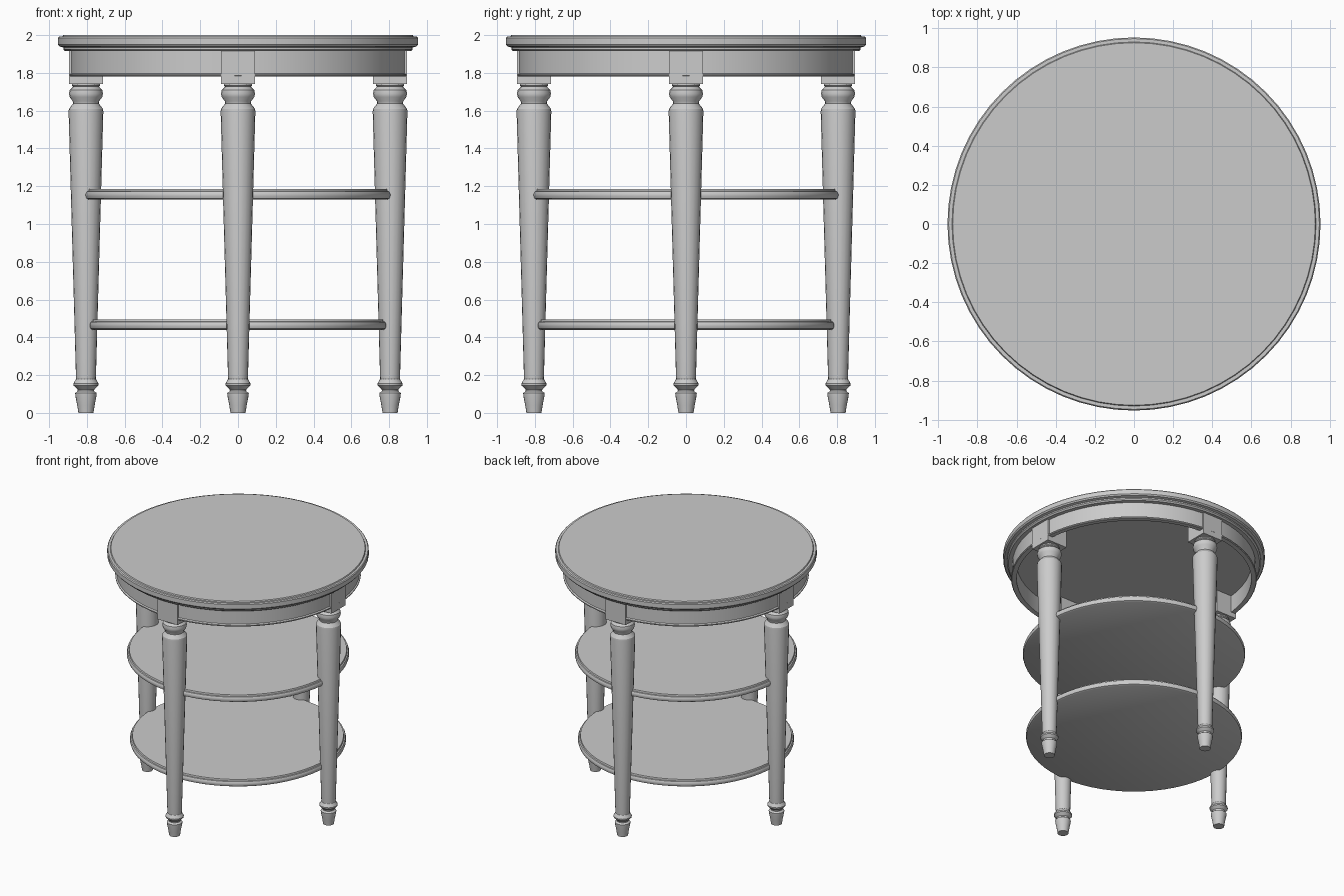
import bpy, bmesh, math

if "Cube" in bpy.data.objects:
    bpy.data.objects.remove(bpy.data.objects["Cube"])

paint = bpy.data.materials.new("grey_paint")
paint.diffuse_color = (0.6, 0.6, 0.6, 1)
paint.use_nodes = True
paint.node_tree.nodes["Principled BSDF"].inputs["Base Color"].default_value = paint.diffuse_color


def finish(name, bm, smooth=True):
    bmesh.ops.recalc_face_normals(bm, faces=bm.faces)
    mesh = bpy.data.meshes.new(name)
    bm.to_mesh(mesh)
    bm.free()
    mesh.materials.append(paint)
    ob = bpy.data.objects.new(name, mesh)
    bpy.context.collection.objects.link(ob)
    if smooth:
        bpy.ops.object.select_all(action='DESELECT')
        ob.select_set(True)
        bpy.context.view_layer.objects.active = ob
        bpy.ops.object.shade_smooth_by_angle(angle=math.radians(30))
    return ob


def lathe(name, profile, sides, at=(0, 0), closed=False):
    """Turn a (radius, height) profile; open profiles get flat end caps."""
    bm = bmesh.new()
    rings = []
    for r, z in profile:
        rings.append([bm.verts.new((at[0] + r * math.cos(2 * math.pi * i / sides),
                                    at[1] + r * math.sin(2 * math.pi * i / sides), z))
                      for i in range(sides)])
    pairs = list(zip(rings, rings[1:]))
    if closed:
        pairs.append((rings[-1], rings[0]))
    else:
        bm.faces.new(rings[0])
        bm.faces.new(rings[-1])
    for a, b in pairs:
        for i in range(sides):
            j = (i + 1) % sides
            bm.faces.new((a[i], a[j], b[j], b[i]))
    return finish(name, bm)


# Round top with a stepped, moulded edge
lathe("table_top", [(0.89, 1.915), (0.915, 1.915), (0.925, 1.925), (0.925, 1.935),
                    (0.945, 1.94), (0.953, 1.95), (0.953, 1.985), (0.947, 1.992),
                    (0.93, 1.992), (0.926, 2.0)], 64)

# Hollow apron ring with a bead along its lower edge
lathe("apron", [(0.855, 1.78), (0.89, 1.78), (0.895, 1.785), (0.895, 1.792),
                (0.885, 1.798), (0.885, 1.918), (0.855, 1.918)], 64, closed=True)

# Two round shelves with rounded rims
for name, r, z in (("upper_shelf", 0.81, 1.13), ("lower_shelf", 0.787, 0.44)):
    lathe(name, [(r - 0.015, z), (r - 0.004, z + 0.006), (r, z + 0.018), (r, z + 0.03),
                 (r - 0.006, z + 0.042), (r - 0.015, z + 0.044), (r - 0.018, z + 0.055)], 64)

# Turned legs, each under a square block set into the apron
leg_profile = [(0.04, 0), (0.046, 0.04), (0.056, 0.09), (0.057, 0.105), (0.043, 0.115),
               (0.045, 0.125), (0.066, 0.145), (0.067, 0.155), (0.052, 0.18), (0.053, 0.195),
               (0.092, 1.595), (0.09, 1.61), (0.068, 1.638), (0.07, 1.65),
               (0.086, 1.672), (0.09, 1.69), (0.086, 1.71), (0.068, 1.727),
               (0.075, 1.733), (0.075, 1.745)]
for name, x, y in (("front", 0, -1), ("right", 1, 0), ("back", 0, 1), ("left", -1, 0)):
    cx, cy = 0.805 * x, 0.805 * y
    lathe(name + "_leg", leg_profile, 20, (cx, cy))
    bm = bmesh.new()
    bmesh.ops.create_cube(bm, size=1)
    for v in bm.verts:
        v.co = (cx + v.co.x * 0.178, cy + v.co.y * 0.178, 1.83 + v.co.z * 0.176)
    finish(name + "_leg_block", bm, smooth=False)
